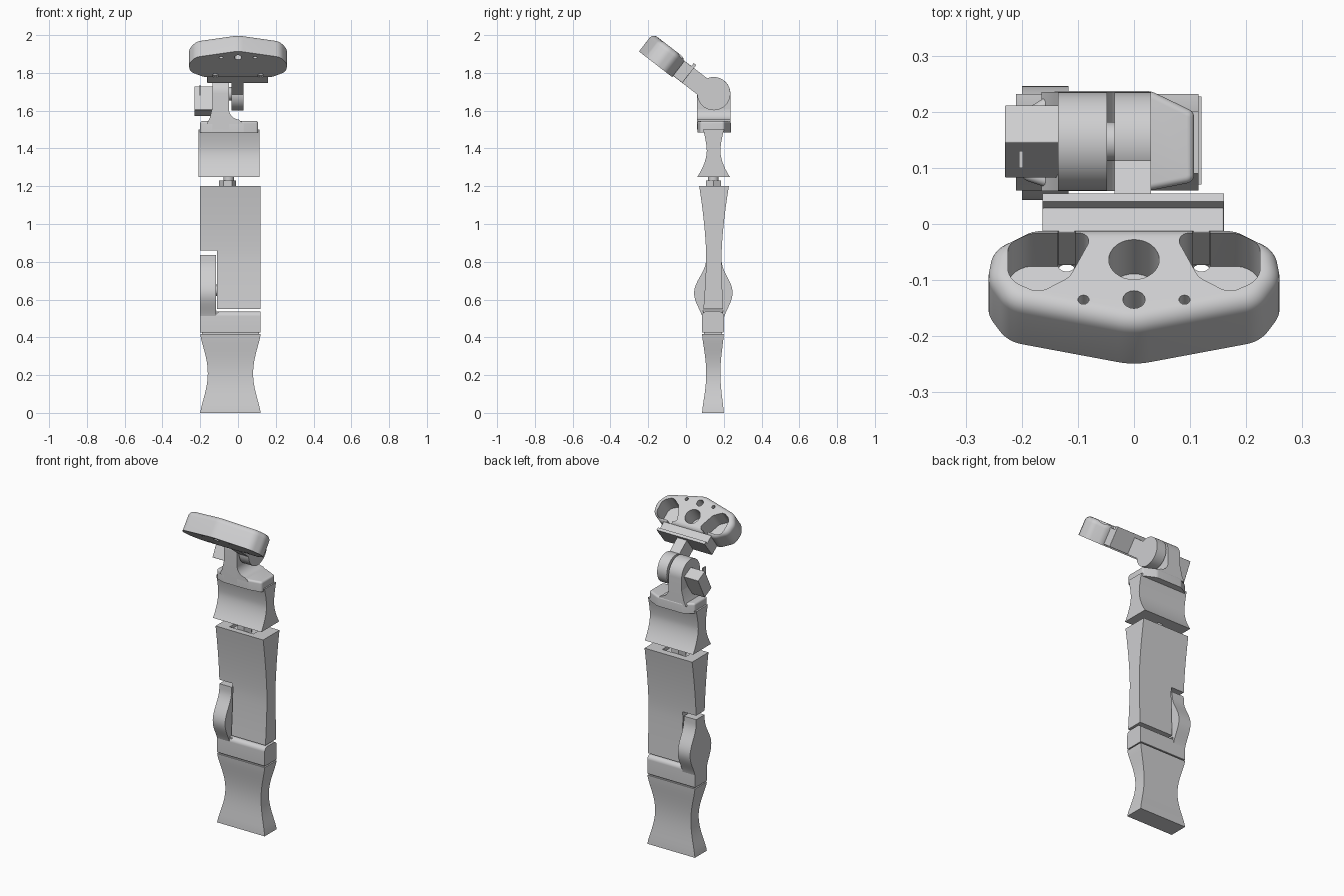
import bpy, bmesh, math
from math import sin, cos, pi
from mathutils import Matrix, Vector

cube = bpy.data.objects.get("Cube")
if cube:
    bpy.data.objects.remove(cube, do_unlink=True)

grey = bpy.data.materials.new("plain_grey")
grey.use_nodes = True
grey.diffuse_color = (0.62, 0.62, 0.63, 1)
grey.node_tree.nodes["Principled BSDF"].inputs["Base Color"].default_value = grey.diffuse_color


def shade(ob, angle=35):
    bpy.ops.object.select_all(action='DESELECT')
    ob.select_set(True)
    bpy.context.view_layer.objects.active = ob
    bpy.ops.object.shade_smooth_by_angle(angle=math.radians(angle))


def finish(name, bm, matrix=None):
    bmesh.ops.recalc_face_normals(bm, faces=bm.faces)
    mesh = bpy.data.meshes.new(name)
    bm.to_mesh(mesh)
    bm.free()
    mesh.materials.append(grey)
    ob = bpy.data.objects.new(name, mesh)
    bpy.context.collection.objects.link(ob)
    if matrix:
        ob.matrix_world = matrix
    shade(ob)
    return ob


def prism(name, pts, lo, hi, axis='Z', matrix=None, bevel_top=0):
    """Extrude a 2D outline along an axis, optionally rounding the far rim."""
    place = {'X': lambda a, b, t: (t, a, b), 'Y': lambda a, b, t: (a, t, b),
             'Z': lambda a, b, t: (a, b, t)}[axis]
    bm = bmesh.new()
    ends = [[bm.verts.new(place(a, b, t)) for a, b in pts] for t in (lo, hi)]
    bm.faces.new(ends[0])
    top = bm.faces.new(ends[1])
    for i in range(len(pts)):
        j = (i + 1) % len(pts)
        bm.faces.new((ends[0][i], ends[0][j], ends[1][j], ends[1][i]))
    bmesh.ops.recalc_face_normals(bm, faces=bm.faces)
    if bevel_top:
        bmesh.ops.bevel(bm, geom=list(top.edges), offset=bevel_top, segments=6,
                        profile=0.5, affect='EDGES')
    return finish(name, bm, matrix)


def loft(name, z0, z1, size, steps=20):
    """Stack rectangles; size(t) gives x0, x1, y0, y1 for t from 0 to 1."""
    bm = bmesh.new()
    rings = []
    for i in range(steps + 1):
        t = i / steps
        x0, x1, y0, y1 = size(t)
        z = z0 + (z1 - z0) * t
        rings.append([bm.verts.new((x, y, z)) for x, y in
                      ((x0, y0), (x1, y0), (x1, y1), (x0, y1))])
    bm.faces.new(rings[0])
    bm.faces.new(rings[-1])
    for a, b in zip(rings, rings[1:]):
        for k in range(4):
            bm.faces.new((a[k], a[(k + 1) % 4], b[(k + 1) % 4], b[k]))
    return finish(name, bm)


def box(name, x0, x1, y0, y1, z0, z1, matrix=None, bevel=0):
    ob = prism(name, [(x0, y0), (x1, y0), (x1, y1), (x0, y1)], z0, z1, matrix=matrix)
    if bevel:
        mod = ob.modifiers.new("round", 'BEVEL')
        mod.width, mod.segments = bevel, 4
        bpy.ops.object.modifier_apply(modifier=mod.name)
        shade(ob)
    return ob


def arc(cx, cy, r, a0=0, a1=360, n=32):
    count = n if a1 - a0 == 360 else n + 1
    return [(cx + r * cos(math.radians(a0 + (a1 - a0) * i / n)),
             cy + r * sin(math.radians(a0 + (a1 - a0) * i / n))) for i in range(count)]


def rounded(corners, n=10):
    """Round each (x, y, radius) corner of a polygon."""
    out = []
    for i, (x, y, r) in enumerate(corners):
        p = Vector((x, y))
        a = (Vector(corners[i - 1][:2]) - p).normalized()
        b = (Vector(corners[(i + 1) % len(corners)][:2]) - p).normalized()
        half = a.angle(b) / 2
        mid = p + (a + b).normalized() * r / sin(half)
        s = p + a * r / math.tan(half) - mid
        e = p + b * r / math.tan(half) - mid
        out += [tuple(mid + s.lerp(e, k / n).normalized() * r) for k in range(n + 1)]
    return out


def cut(ob, *cutters):
    for c in cutters:
        bpy.context.view_layer.objects.active = ob
        mod = ob.modifiers.new("cut", 'BOOLEAN')
        mod.operation, mod.solver, mod.object = 'DIFFERENCE', 'EXACT', c
        bpy.ops.object.modifier_apply(modifier=mod.name)
        bpy.data.objects.remove(c, do_unlink=True)
    shade(ob)


# Waisted lower handle
def handle_size(t):
    w = sin(pi * t) ** 1.3
    return -.2 + .04 * w, .12 - .04 * w, .085 + .022 * w, .2 - .018 * w
loft("lower_handle", 0, .418, handle_size)

# Elbow block with rounded top, and its bulging side arm
prism("elbow_block", rounded([(.085, .425, .004), (.2, .425, .004),
                              (.2, .537, .025), (.085, .537, .025)]), -.2, .12, 'X')
box("elbow_seam", -.19, .11, .095, .19, .41, .43)


def arm_size(t):
    bulge = sin(pi * min(t / .92, 1)) ** 2
    return -.2, -.117, .092 + .015 * t - .056 * bulge, .196 - .008 * t + .054 * bulge
loft("elbow_arm", .47, .835, arm_size, 28)
prism("elbow_fillet", [(-.125, .53), (-.105, .53)] + arc(-.1, .555, .02, 260, 180, 6)
      + [(-.125, .56)], .09, .196, 'Y')
prism("elbow_axle", arc(.143, .65, .03), -.13, -.1, 'X')


# Upper arm, notched for the elbow arm and recessed for the shaft
def upper_size(t):
    flare = max(0, (t - .42) / .58) ** 1.6
    low = max(0, (.42 - t) / .42) ** 1.5
    return -.2, .12, .107 - .037 * flare - .015 * low, .188 + .039 * flare + .008 * low
upper = loft("upper_arm", .55, 1.2, upper_size)
cut(upper, box("notch", -.3, -.11, 0, .3, .5, .86),
    box("shaft_recess", -.13, .03, .105, .185, 1.18, 1.3))

# Wrist shaft
prism("shaft_collar", arc(-.055, .145, .045, n=6), 1.17, 1.23)
prism("shaft_pin", arc(-.05, .145, .028), 1.17, 1.27)


# Waisted wrist block and saddle
def wrist_size(t):
    w = abs(t - .55) / .55
    y = .036 + .05 * w ** 1.8 if t < .55 else .036 + .027 * w ** 1.6
    return -.21, .115, .146 - y, .146 + y
loft("wrist_block", 1.25, 1.5, wrist_size)
prism("wrist_saddle", rounded([(-.2, .08, .015), (-.14, .06, .02), (.03, .06, .03),
                               (.107, .075, .015), (.107, .2, .015), (.03, .237, .04),
                               (-.14, .237, .02), (-.2, .2, .015)], 5),
      1.485, 1.545, bevel_top=.012)

# Hinge fork with flared foot
R, HY, HZ = .088, .147, 1.69
prism("hinge_fork", [(HY - R, 1.5), (HY + R, 1.5)] + arc(HY, HZ, R, 0, 180, 28),
      -.135, -.048, 'X')
flare = arc(.01, 1.61, .058, 180, 265, 10)
prism("fork_foot", [(-.165, 1.53), (-.15, 1.56), (-.135, 1.62)] + flare + [(.03, 1.53)],
      HY - R, HY + R, 'Y')
prism("hinge_axle", arc(HY, HZ, .035), -.06, -.03, 'X')

# Tilted motor box on the fork's outer side
tilt = Matrix.Translation((0, HY, 1.65)) @ Matrix.Rotation(math.radians(-27), 4, 'X')
box("motor_box", -.23, -.13, -.037, .037, -.07, .07, tilt, .002)
box("motor_pin", -.205, -.198, .1, .13, 1.68, 1.735)

# Palm assembly: local y runs back and down, local z is the palm's upper normal
palm_frame = Matrix.Translation((0, 0, 1.873)) @ Matrix.Rotation(-.657, 4, 'X')
palm = prism("palm", rounded([(0, -.225, .12), (.225, -.172, .06), (.262, -.11, .06),
                              (.252, -.045, .05), (.18, 0, .06), (-.18, 0, .06),
                              (-.252, -.045, .05), (-.262, -.11, .06),
                              (-.225, -.172, .06)], 6),
             -.12, 0, matrix=palm_frame, bevel_top=.03)
holes = [prism("hole", arc(0, -.08, .045), -.1, .1, matrix=palm_frame)]
for s in (-1, 1):
    pocket = [(s * .225, -.018, .045), (s * .07, -.018, .02),
              (s * .115, -.12, .04), (s * .17, -.155, .03), (s * .225, -.125, .045)]
    holes.append(prism("pocket", rounded(pocket, 8), -.1, .1, matrix=palm_frame))
for x, y, r in ((0, -.17, .02), (.09, -.17, .01), (-.09, -.17, .01),
                (.12, -.014, .016), (-.12, -.014, .016)):
    holes.append(prism("screw_hole", arc(x, y, r, n=16), -.2, .1, matrix=palm_frame))
cut(palm, *holes)

# Palm mount and the link down to the hinge
box("palm_mount", -.163, .16, -.008, .062, -.112, -.012, palm_frame, .003)
box("mount_lip", -.163, .16, .045, .062, -.05, .008, palm_frame)
box("palm_link", -.035, .03, .05, .235, -.112, -.012, palm_frame)
prism("link_disc", arc(HY, HZ, R, n=40), -.035, .03, 'X')
